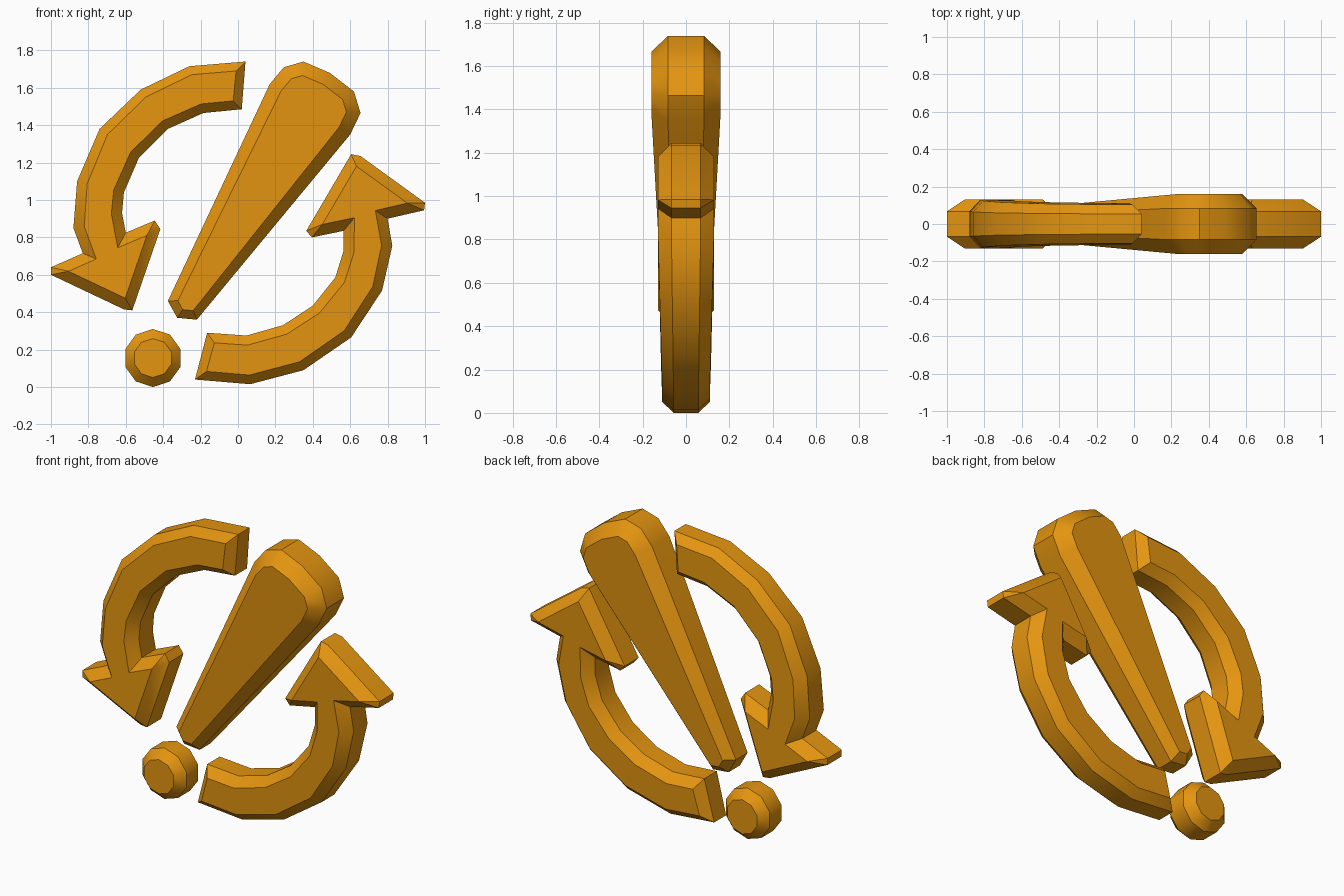
import bpy
import bmesh
import math
from mathutils import Vector

default = bpy.data.objects.get("Cube")
if default:
    bpy.data.objects.remove(default, do_unlink=True)

# One warm amber material for every part
amber = bpy.data.materials.new("amber")
amber.use_nodes = True
colour = (0.78, 0.3, 0.005, 1)
amber.diffuse_color = colour
amber.node_tree.nodes["Principled BSDF"].inputs["Base Color"].default_value = colour


def taper(z_from, t_from, z_to, t_to):
    """Return a half thickness that runs linearly between two heights."""
    def thickness(point):
        f = (point.y - z_from) / (z_to - z_from)
        return t_from + (t_to - t_from) * min(max(f, 0), 1)
    return thickness


def inset_point(points, i, distance, short=0.07):
    """Mitre a corner inwards; the two ends of a blunt tip share one point."""
    n = len(points)

    def edge(start, step):
        a, b = points[start % n], points[(start + 1) % n]
        if (b - a).length < short:
            return edge(start + step, step)
        direction = (b - a).normalized()
        normal = Vector((-direction.y, direction.x))
        return normal, normal.dot(a) + distance

    (n1, c1), (n2, c2) = edge(i - 1, -1), edge(i, 1)
    det = n1.x * n2.y - n1.y * n2.x
    return Vector(((c1 * n2.y - c2 * n1.y) / det, (n1.x * c2 - n2.x * c1) / det))


def chamfered_plate(name, outline, thickness):
    """Upright plate from a counterclockwise x, z outline, chamfered on both sides."""
    points = [Vector(p) for p in outline]
    n = len(points)
    halves = [thickness(p) for p in points]
    inner = [inset_point(points, i, 0.44 * halves[i]) for i in range(n)]
    bm = bmesh.new()
    rings = []
    for ring, depth in ((inner, -1), (points, -0.52), (points, 0.52), (inner, 1)):
        rings.append([bm.verts.new((p.x, depth * thickness(points[i]), p.y))
                      for i, p in enumerate(ring)])
    for near, far in zip(rings, rings[1:]):
        for i in range(n):
            j = (i + 1) % n
            bm.faces.new((near[j], near[i], far[i], far[j]))
    bm.faces.new(rings[0])
    bm.faces.new(list(reversed(rings[-1])))
    bmesh.ops.remove_doubles(bm, verts=bm.verts, dist=0.006)
    bmesh.ops.recalc_face_normals(bm, faces=bm.faces)
    mesh = bpy.data.meshes.new(name)
    bm.to_mesh(mesh)
    bm.free()
    mesh.materials.append(amber)
    mesh.shade_smooth()
    mesh.set_sharp_from_angle(angle=math.radians(38))
    obj = bpy.data.objects.new(name, mesh)
    bpy.context.collection.objects.link(obj)
    return obj


# Curved arrow pointing down: outer arc, head, inner arc
chamfered_plate("down_arrow", [
    (0.04, 1.74), (-0.26, 1.715), (-0.52, 1.59), (-0.74, 1.38), (-0.86, 1.1),
    (-0.88, 0.85), (-0.83, 0.715),
    (-1, 0.64), (-1, 0.6), (-0.61, 0.415), (-0.565, 0.41),
    (-0.415, 0.845), (-0.445, 0.89), (-0.6, 0.825),
    (-0.62, 0.93), (-0.61, 1.04), (-0.53, 1.225), (-0.375, 1.38), (-0.185, 1.465),
    (0.02, 1.485),
], taper(0.9, 0.13, 1.7, 0.105))

# Curved arrow pointing up: outer arc, head, inner arc
chamfered_plate("up_arrow", [
    (-0.23, 0.04), (0.065, 0.015), (0.35, 0.09), (0.605, 0.265), (0.77, 0.515),
    (0.825, 0.755), (0.8, 0.9),
    (0.995, 0.945), (1, 0.985), (0.655, 1.235), (0.605, 1.245),
    (0.365, 0.835), (0.395, 0.8), (0.565, 0.835),
    (0.565, 0.73), (0.52, 0.585), (0.4, 0.435), (0.24, 0.33), (0.045, 0.275),
    (-0.165, 0.29),
], taper(0.07, 0.11, 0.85, 0.13))

# Slanted club-shaped bar, thicker and wider at its rounded top
chamfered_plate("slanted_bar", [
    (-0.325, 0.37), (-0.22, 0.36), (0.6, 1.35), (0.655, 1.465), (0.62, 1.58),
    (0.49, 1.68), (0.35, 1.74), (0.245, 1.71), (0.17, 1.62), (-0.375, 0.46),
], taper(0.4, 0.105, 1.35, 0.16))

# Small faceted dot below the bar
sides, radius = 10, 0.155
angles = [math.pi / 2 + math.tau * i / sides for i in range(sides)]
chamfered_plate("dot", [
    (-0.455 + radius * math.cos(a), radius + radius * math.sin(a)) for a in angles
], taper(0, 0.11, 1, 0.11))
